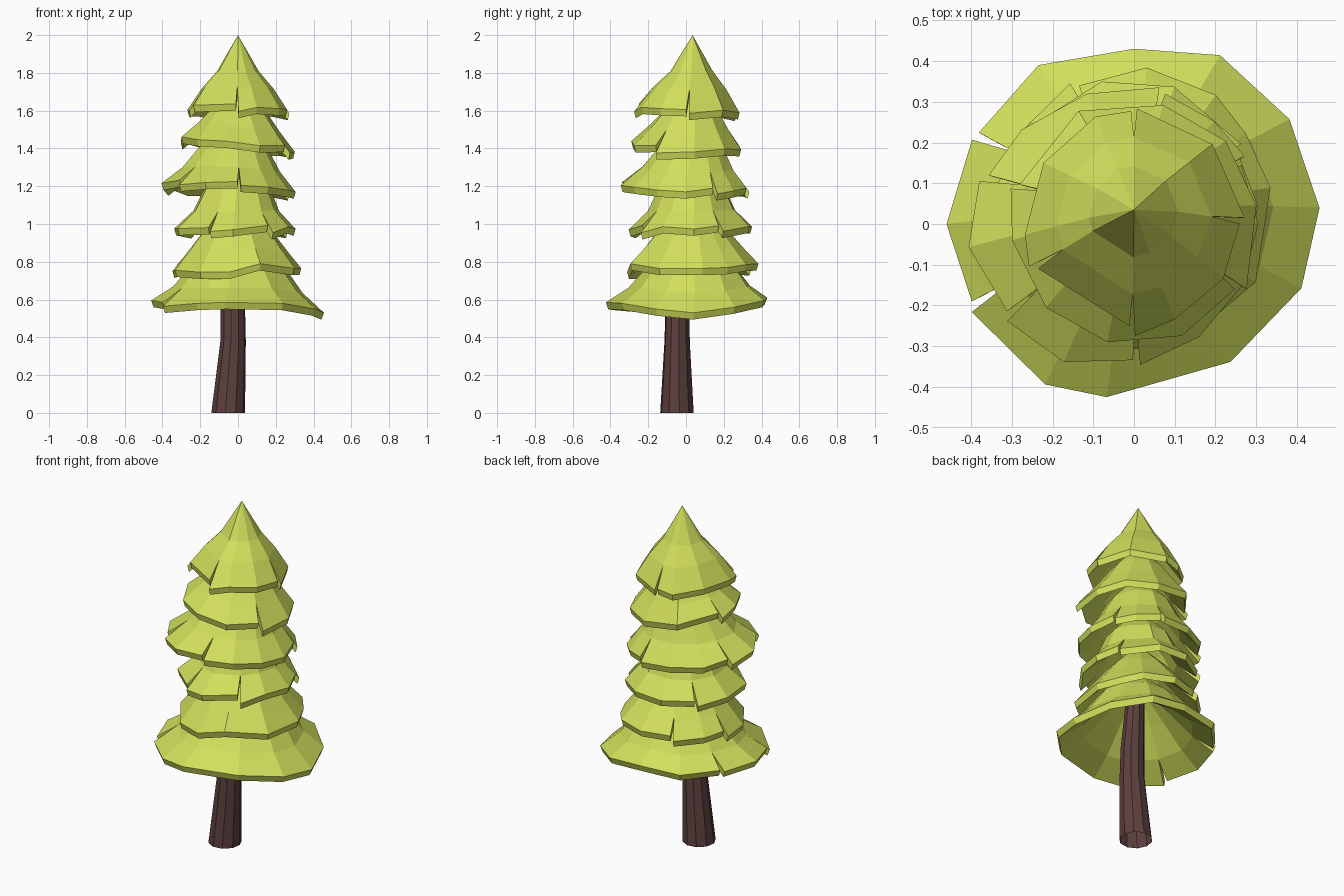
import bpy, bmesh, random
from math import sin, cos, radians

cube = bpy.data.objects.get("Cube")
if cube:
    bpy.data.objects.remove(cube, do_unlink=True)
rng = random.Random(4)


def material(name, color):
    mat = bpy.data.materials.new(name)
    mat.use_nodes = True
    mat.diffuse_color = color
    mat.node_tree.nodes["Principled BSDF"].inputs["Base Color"].default_value = color
    return mat


leaf = material("leaf_green", (0.64, 0.74, 0.106, 1))
bark = material("bark_brown", (0.107, 0.051, 0.048, 1))


def build(name, mat, columns, caps=(), skipped=()):
    """Join neighbouring columns of points into a ring; points that coincide are shared."""
    bm = bmesh.new()
    found = {}

    def vert(p):
        key = tuple(round(c, 4) for c in p)
        if key not in found:
            found[key] = bm.verts.new(p)
        return found[key]

    def face(points):
        verts = list(dict.fromkeys(vert(p) for p in points))
        if len(verts) > 2 and not bm.faces.get(verts):
            bm.faces.new(verts)

    for i, a in enumerate(columns):
        if i in skipped:
            continue
        b = columns[(i + 1) % len(columns)]
        for j in range(len(a) - 1):
            face((a[j], b[j], b[j + 1], a[j + 1]))
    for points in caps:
        face(points)
    bmesh.ops.recalc_face_normals(bm, faces=bm.faces[:])
    mesh = bpy.data.meshes.new(name)
    bm.to_mesh(mesh)
    bm.free()
    mesh.materials.append(mat)
    obj = bpy.data.objects.new(name, mesh)
    bpy.context.collection.objects.link(obj)
    return obj


def wavy_outline(radius, height, tilt, sides, slits):
    """Rim corners as (angle, radius, height); the nearest corner moves to each slit."""
    angles = [(k + 0.15 + rng.uniform(-0.1, 0.1)) * 360 / sides for k in range(sides)]
    for slit in slits:
        k = min(range(sides), key=lambda n: abs((angles[n] - slit + 180) % 360 - 180))
        angles[k] = slit
    return [(a, radius * rng.uniform(0.98, 1.03),
             height + tilt[0] * cos(radians(a)) + tilt[1] * sin(radians(a))
             + rng.uniform(-0.01, 0.01)) for a in angles]


def foliage_tier(name, outline, center, shoulder, upper, top, slits):
    """Hollow skirt of branches: thick rim, slit where two flaps part."""
    mean_z = sum(z for _, _, z in outline) / len(outline)
    mean_r = sum(r for _, r, _ in outline) / len(outline)
    columns, caps, skipped = [], [], []

    for angle, radius, height in outline:
        wobble = radius / mean_r
        lift = slits.get(angle)
        flaps = ((0, 0),) if lift is None else ((-1.5, lift), (1.5, -lift))
        for turn, raise_by in flaps:
            def point(r, z, blend, turn=0):
                a = radians(angle + turn)
                x = center[0] * blend + r * cos(a)
                y = center[1] * blend + 0.035 * (1 - blend) + r * sin(a)
                return (x, y, z)

            r = radius - raise_by * 0.6
            z = height + raise_by
            sr, sz = shoulder[0] * wobble, shoulder[1] + (height - mean_z) * 0.5
            column = [
                point(0, top, 0),
                point(upper[0] * wobble, upper[1], 0.2),
                point(sr, sz, 0.6),
                point(r, z, 1, turn),
                point(r * 0.97, z - 0.036, 1, turn),
                point(sr - 0.025, sz - 0.04, 0.6),
                point(upper[0] * 0.8, upper[1] - 0.05, 0.2),
                point(0, top - 0.08, 0),
            ]
            columns.append(column)
            if lift is not None:
                caps.append(column[2:6])
        if lift is not None:
            skipped.append(len(columns) - 2)
    return build(name, leaf, columns, caps, skipped)


# Wide bottom skirt, with its drooping corner
skirt = [(5, 0.457, 0.53), (34, 0.46, 0.56), (63, 0.465, 0.595), (90, 0.43, 0.61),
         (121, 0.455, 0.6), (151, 0.445, 0.6), (180, 0.46, 0.595), (207, 0.447, 0.575),
         (241, 0.45, 0.58), (261, 0.43, 0.585), (305, 0.413, 0.58), (339, 0.44, 0.55)]
foliage_tier("foliage_skirt", skirt, (0, 0), (0.335, 0.66), (0.23, 0.79), 0.98,
             {151: 0.005, 207: 0.01})

# Second tier, waving up at the front
lower = [(10, 0.34, 0.765), (35, 0.335, 0.77), (55, 0.35, 0.785), (85, 0.355, 0.79),
         (115, 0.345, 0.775), (145, 0.34, 0.77), (167, 0.345, 0.765), (195, 0.345, 0.755),
         (235, 0.35, 0.745), (262, 0.345, 0.745), (290, 0.345, 0.79), (330, 0.345, 0.765)]
foliage_tier("foliage_lower", lower, (0, 0.03), (0.268, 0.86), (0.18, 0.97), 1.15,
             {115: 0.012, 167: 0.015})

# Fourth tier, reaching out to one side
reaching = [(0, 0.305, 1.17), (30, 0.31, 1.175), (52, 0.32, 1.175), (78, 0.335, 1.18),
            (110, 0.34, 1.18), (140, 0.36, 1.185), (163, 0.385, 1.2), (188, 0.41, 1.215),
            (216, 0.385, 1.22), (243, 0.38, 1.22), (271, 0.34, 1.215), (300, 0.32, 1.195),
            (330, 0.305, 1.18)]
foliage_tier("foliage_upper_middle", reaching, (0, 0), (0.25, 1.29), (0.18, 1.4), 1.58,
             {30: 0.015, 78: 0.01, 163: 0.015, 216: 0.012, 271: 0.01})

# Other tiers: rim radius, height, tilt, sides, centre, shoulder, upper ring, top, slits
tiers = [
    ("foliage_lower_middle", 0.324, 0.975, (0.005, 0.005), 11, (-0.017, 0.025),
     (0.23, 1.07), (0.18, 1.18), 1.36, {30: 0.015, 135: 0.012, 245: 0.01, 306: 0.02}),
    ("foliage_upper", 0.303, 1.42, (-0.03, -0.01), 10, (0, 0.003),
     (0.22, 1.51), (0.14, 1.61), 1.77, {163: 0.015, 328: 0.02}),
    ("foliage_tip", 0.265, 1.605, (0, -0.015), 10, (0, 0.008),
     (0.19, 1.72), (0.11, 1.81), 2.0, {0: 0.01, 90: -0.005, 205: -0.015, 269: 0.02}),
]
for name, radius, height, tilt, sides, center, shoulder, upper, top, slits in tiers:
    outline = wavy_outline(radius, height, tilt, sides, slits)
    foliage_tier(name, outline, center, shoulder, upper, top, slits)

# Trunk: slightly bent, tapering tube
rings = [(-0.052, -0.048, 0.09, 0), (-0.026, -0.047, 0.068, 0.38),
         (-0.027, -0.045, 0.065, 0.55), (-0.01, 0, 0.05, 0.85)]
trunk_columns = []
for k in range(10):
    a = radians(36 * k + 8)
    trunk_columns.append([(x + r * cos(a), y + r * sin(a), z) for x, y, r, z in rings])
build("trunk", bark, trunk_columns)
